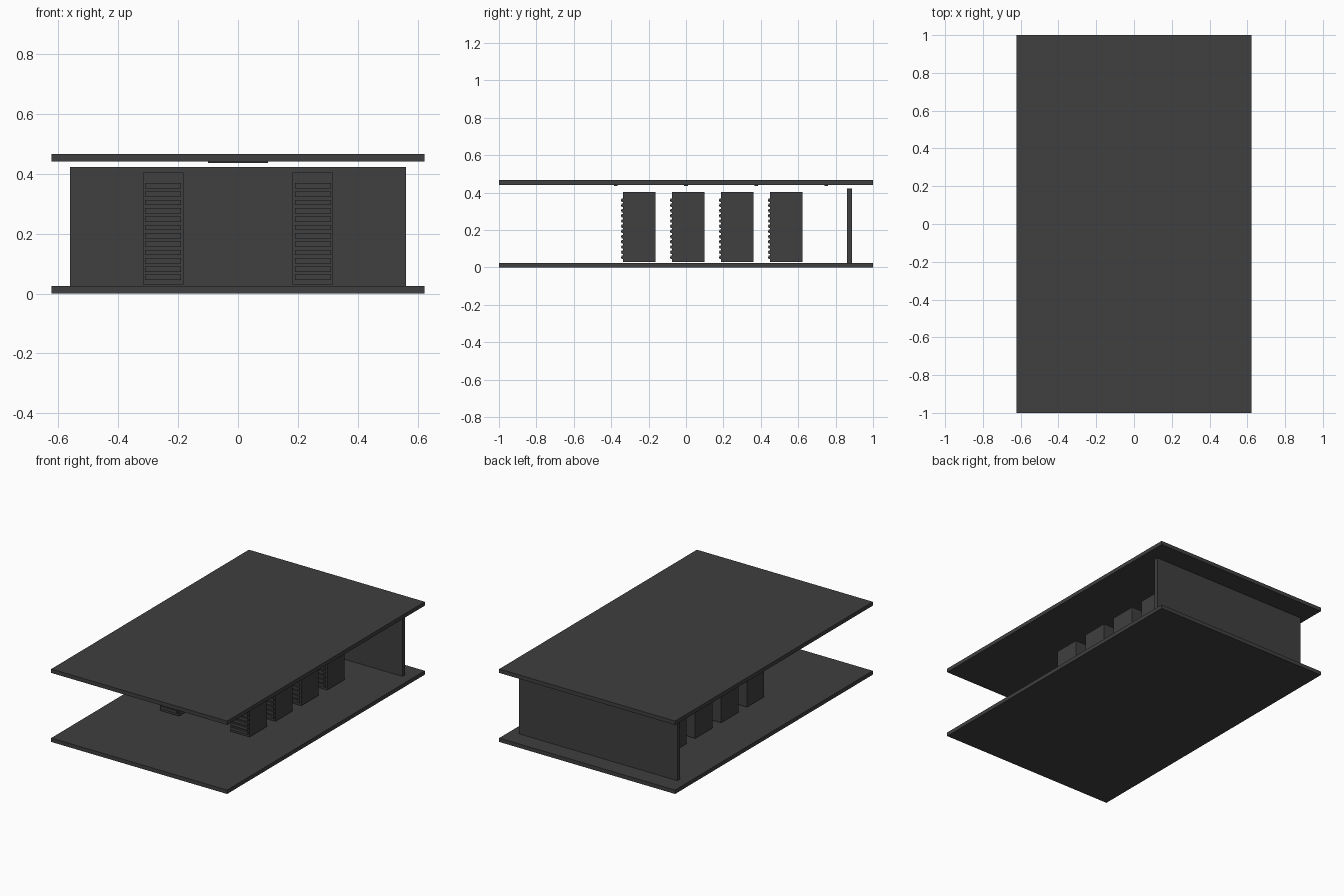
import bpy

old = bpy.data.objects.get("Cube")
if old:
    bpy.data.objects.remove(old, do_unlink=True)


def make_material(name, rgb):
    m = bpy.data.materials.new(name)
    m.use_nodes = True
    col = (*rgb, 1)
    m.diffuse_color = col
    m.node_tree.nodes["Principled BSDF"].inputs["Base Color"].default_value = col
    return m


dark_grey = make_material("dark grey", (0.05, 0.05, 0.05))


def box(name, x, y, z):
    """Box from (min, max) ranges along each axis."""
    bpy.ops.mesh.primitive_cube_add(size=1)
    o = bpy.context.object
    o.name = name
    for v in o.data.vertices:
        v.co = [(a + b) / 2 + c * (b - a) for (a, b), c in zip((x, y, z), v.co)]
    o.data.materials.append(dark_grey)
    return o


def centred(c, half):
    return (c - half, c + half)


# Room shell: floor, ceiling and rear wall
box("floor", (-0.623, 0.623), (-1, 1), (0, 0.025))
box("ceiling", (-0.623, 0.623), (-1, 1), (0.442, 0.467))
box("back_wall", (-0.561, 0.561), (0.862, 0.887), (0.025, 0.423))

# Light strips under the ceiling
for i in range(4):
    box("light_strip", (-0.1, 0.1), centred(-0.375 + 0.375 * i, 0.01), (0.436, 0.442))

# Two rows of cabinets, each with a stack of units on its front
pitch = 0.0278
for side in (-1, 1):
    for row in range(4):
        x, y = side * 0.25, -0.25 + 0.262 * row
        front = y - 0.087
        box("cabinet", centred(x, 0.068), (front, y + 0.087), (0.03, 0.404))
        for k in range(12):
            z = 0.054 + pitch * k
            box("rack_unit", centred(x, 0.06), (front - 0.008, front), centred(z, 0.009))
            box("indicator", centred(x + 0.047, 0.003), (front - 0.01, front - 0.008),
                centred(z, 0.003))
